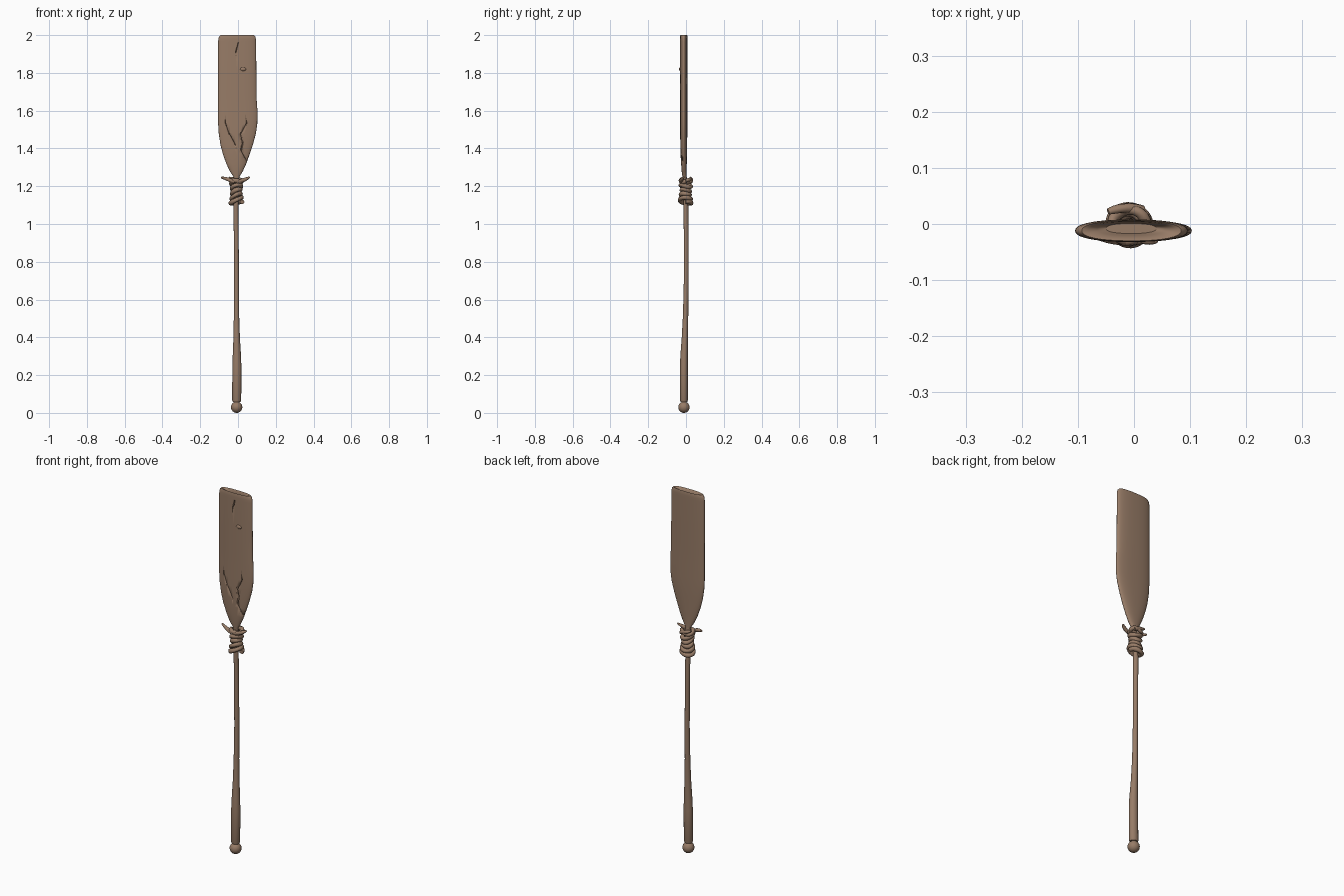
import bpy, bmesh, math
from mathutils import Vector

if "Cube" in bpy.data.objects:
    bpy.data.objects.remove(bpy.data.objects["Cube"])

wood = bpy.data.materials.new("weathered_wood_brown")
wood.diffuse_color = (0.31, 0.20, 0.135, 1)
wood.use_nodes = True
wood.node_tree.nodes["Principled BSDF"].inputs["Base Color"].default_value = wood.diffuse_color


def make(name, bm, angle=40):
    bmesh.ops.recalc_face_normals(bm, faces=bm.faces)
    me = bpy.data.meshes.new(name)
    bm.to_mesh(me)
    bm.free()
    ob = bpy.data.objects.new(name, me)
    bpy.context.collection.objects.link(ob)
    me.materials.append(wood)
    bpy.ops.object.select_all(action='DESELECT')
    ob.select_set(True)
    bpy.context.view_layer.objects.active = ob
    bpy.ops.object.shade_smooth_by_angle(angle=math.radians(angle))
    return ob


def skin(bm, rings):
    """Bridge rings of equal size and cap both ends."""
    n = len(rings[0])
    for a, b in zip(rings, rings[1:]):
        for i in range(n):
            bm.faces.new((a[i], a[(i + 1) % n], b[(i + 1) % n], b[i]))
    bm.faces.new(rings[0])
    bm.faces.new(rings[-1])


def loft(name, sections, n, power=2.0, angle=40):
    """Sections: centre x, centre y, z, half width, half depth."""
    bm = bmesh.new()
    rings = []
    for cx, cy, z, rx, ry in sections:
        ring = []
        for i in range(n):
            t = 2 * math.pi * i / n
            c, s = math.cos(t), math.sin(t)
            x = math.copysign(abs(c) ** (2 / power), c) * rx
            y = math.copysign(abs(s) ** (2 / power), s) * ry
            ring.append(bm.verts.new((cx + x, cy + y, z)))
        rings.append(ring)
    skin(bm, rings)
    return make(name, bm, angle)


def tube(name, pts, r, n=10, taper=False):
    """Rope tube swept along points, with a slight twisted lay."""
    bm = bmesh.new()
    pts = [Vector(p) for p in pts]
    rings = []
    for k, p in enumerate(pts):
        d = (pts[min(k + 1, len(pts) - 1)] - pts[max(k - 1, 0)]).normalized()
        u = d.cross(Vector((0.05, 0.1, 1))).normalized()
        v = d.cross(u)
        f = k / (len(pts) - 1)
        rr = r * (1 - 0.5 * f ** 3 if taper else 1)
        ring = []
        for i in range(n):
            t = 2 * math.pi * i / n
            q = rr * (1 + 0.1 * math.cos(2 * t + k * 0.5))
            ring.append(bm.verts.new(p + u * q * math.cos(t) + v * q * math.sin(t)))
        rings.append(ring)
    skin(bm, rings)
    return make(name, bm, 60)


def bezier(a, b, c, n=12):
    a, b, c = Vector(a), Vector(b), Vector(c)
    return [a.lerp(b, i / n).lerp(b.lerp(c, i / n), i / n) for i in range(n + 1)]


# blade: left edge, right edge, z, centre y, half depth
outline = [(-0.018, 0.002, 1.22, -0.006, 0.010), (-0.024, 0.008, 1.25, -0.008, 0.011),
           (-0.044, 0.026, 1.28, -0.010, 0.013), (-0.062, 0.044, 1.32, -0.011, 0.015),
           (-0.080, 0.062, 1.37, -0.012, 0.017), (-0.093, 0.079, 1.42, -0.012, 0.018),
           (-0.102, 0.095, 1.48, -0.012, 0.019), (-0.105, 0.102, 1.53, -0.012, 0.019),
           (-0.105, 0.103, 1.60, -0.012, 0.019), (-0.105, 0.098, 1.67, -0.012, 0.019),
           (-0.105, 0.097, 1.80, -0.012, 0.020), (-0.105, 0.096, 1.965, -0.012, 0.020),
           (-0.104, 0.095, 1.98, -0.012, 0.020), (-0.100, 0.091, 1.993, -0.012, 0.0195),
           (-0.093, 0.084, 2.0, -0.012, 0.018)]
sections = [((l + r) / 2, y, z, (r - l) / 2, d) for l, r, z, y, d in outline]
# dished end grain
sections += [(-0.005, -0.011, 1.997, 0.076, 0.015), (-0.005, -0.009, 1.984, 0.060, 0.0115),
             (-0.005, -0.008, 1.972, 0.045, 0.009)]
blade = loft("blade", sections, 56, 2.3)


# cracks carved into the front of the blade: (x, z, half width)
def crack(name, pts, depth_y):
    bm = bmesh.new()
    rings = []
    for k, (x, z, w) in enumerate(pts):
        a, b = pts[max(k - 1, 0)], pts[min(k + 1, len(pts) - 1)]
        d = Vector((b[0] - a[0], b[1] - a[1])).normalized()
        s = Vector((d.y, -d.x)) * w
        rings.append([bm.verts.new(c) for c in ((x - s.x, -0.045, z - s.y),
                                                (x + s.x, -0.045, z + s.y),
                                                (x, depth_y, z))])
    skin(bm, rings)
    ob = make(name, bm)
    ob.hide_render = True
    ob.hide_set(True)
    mod = blade.modifiers.new(name, 'BOOLEAN')
    mod.operation, mod.solver, mod.object = 'DIFFERENCE', 'EXACT', ob


crack("crack_left_cutter", [(-0.066, 1.535, 0.003), (-0.052, 1.49, 0.009),
                            (-0.030, 1.45, 0.007), (-0.012, 1.415, 0.003)], -0.019)
crack("crack_right_cutter", [(0.046, 1.535, 0.003), (0.030, 1.505, 0.010),
                             (0.014, 1.475, 0.010), (0.024, 1.43, 0.009), (0.016, 1.39, 0.009),
                             (0.036, 1.35, 0.010), (0.052, 1.32, 0.004)], -0.017)
crack("top_nick_cutter", [(0.002, 1.96, 0.006), (-0.004, 1.935, 0.008),
                          (-0.012, 1.905, 0.002)], -0.023)

# nail head on the blade front
bm = bmesh.new()
bmesh.ops.create_uvsphere(bm, u_segments=16, v_segments=8, radius=1)
bmesh.ops.scale(bm, vec=(0.016, 0.006, 0.010), verts=bm.verts)
bmesh.ops.translate(bm, vec=(0.027, -0.031, 1.82), verts=bm.verts)
make("nail_head", bm)

# shaft with thicker grip at the lower end
shaft = [(-0.007, -0.011, 0.058, 0.020, 0.018), (-0.007, -0.011, 0.066, 0.024, 0.0205),
         (-0.006, -0.011, 0.24, 0.024, 0.021), (-0.006, -0.010, 0.30, 0.022, 0.020),
         (-0.007, -0.006, 0.40, 0.017, 0.0165), (-0.008, -0.002, 0.52, 0.014, 0.014),
         (-0.008, 0.001, 0.70, 0.0128, 0.0125), (-0.009, 0.001, 0.90, 0.0128, 0.0125),
         (-0.011, 0.000, 1.08, 0.0128, 0.0125), (-0.010, -0.003, 1.18, 0.013, 0.012),
         (-0.009, -0.006, 1.25, 0.012, 0.010)]
loft("shaft", shaft, 24)

# round knob at the foot
bm = bmesh.new()
bmesh.ops.create_uvsphere(bm, u_segments=24, v_segments=16, radius=0.03)
bmesh.ops.translate(bm, vec=(-0.007, -0.011, 0.03), verts=bm.verts)
make("knob", bm)

# rope lashing: sloping coils around the neck
coils = []
for k in range(151):
    f = k / 150
    t = 2 * math.pi * 5 * f
    R = 0.024 + 0.007 * (1 - f) ** 6 + 0.003 * math.sin(9 * f)
    coils.append((-0.009 + R * math.cos(t), -0.002 + R * math.sin(t),
                  1.107 + 0.118 * f + 0.010 * math.cos(t + 2.0 * f)))
tube("rope_coils", coils, 0.0115)

# top knot: crossing loop, and loose ends to each side
loop = [(-0.009 + 0.030 * math.cos(t), -0.001 + 0.027 * math.sin(t), 1.228 + 0.007 * math.sin(2 * t))
        for t in [2 * math.pi * i / 36 for i in range(37)]]
tube("rope_knot_loop", loop, 0.010)
tube("rope_end_left", bezier((-0.020, -0.026, 1.222), (-0.05, -0.03, 1.238), (-0.088, -0.010, 1.246)),
     0.010, taper=True)
tube("rope_end_right", bezier((-0.005, -0.026, 1.222), (0.035, -0.028, 1.232), (0.060, -0.012, 1.248)),
     0.010, taper=True)
tube("rope_end_back", bezier((0.015, 0.022, 1.225), (-0.015, 0.034, 1.235), (-0.046, 0.022, 1.246)),
     0.010, taper=True)
